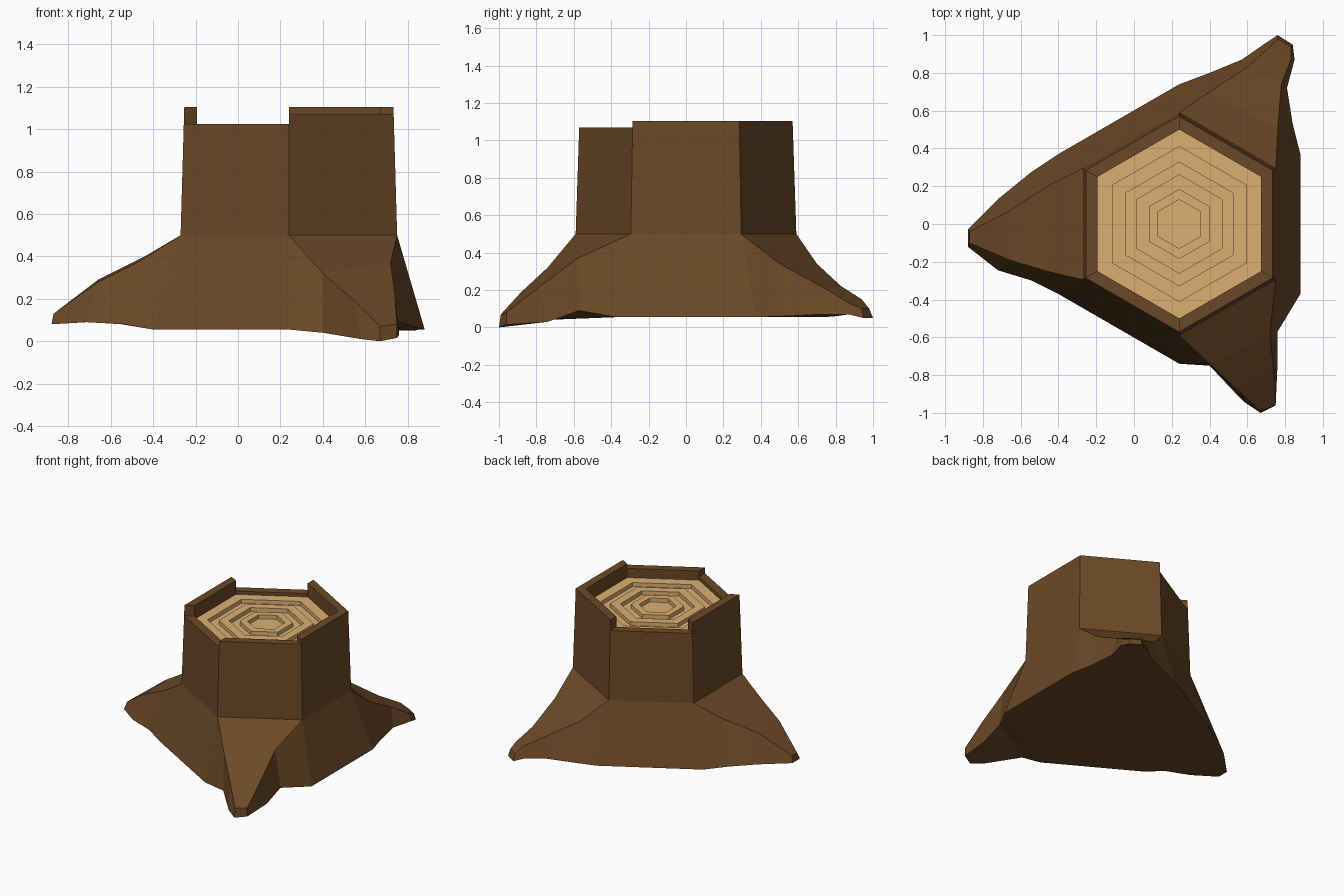
import bpy, bmesh
from math import cos, sin, pi

if "Cube" in bpy.data.objects:
    bpy.data.objects.remove(bpy.data.objects["Cube"])

CX = 0.24  # trunk axis


def corner(i, r, z):
    a = pi / 6 + i * pi / 3
    return (CX + r * cos(a), r * sin(a), z)


def trunk_r(z):
    return 0.59 - 0.02 * (z - 0.5) / 0.6


def material(name, col):
    m = bpy.data.materials.new(name)
    m.diffuse_color = (*col, 1)
    m.use_nodes = True
    m.node_tree.nodes["Principled BSDF"].inputs["Base Color"].default_value = m.diffuse_color
    return m


def finish(bm, name, mat, normals=True):
    bmesh.ops.remove_doubles(bm, verts=bm.verts, dist=0.0005)
    if normals:
        bmesh.ops.recalc_face_normals(bm, faces=bm.faces)
    me = bpy.data.meshes.new(name)
    bm.to_mesh(me)
    bm.free()
    me.materials.append(mat)
    ob = bpy.data.objects.new(name, me)
    bpy.context.collection.objects.link(ob)
    return ob


def face(bm, *pts):
    return bm.faces.new([bm.verts.new(p) for p in pts])


bark = material("bark", (0.147, 0.066, 0.02))
wood = material("cut_wood", (0.72, 0.43, 0.17))

# Roots: sections running outward, each (top start, top end, bottom end, bottom start)
ROOTS = {
    0: [((.76, .50, .34), (.40, .70, .34), (.40, .80, .06), (.84, .53, .06)),
        ((.78, .74, .21), (.60, .83, .22), (.57, .87, .07), (.81, .72, .07)),
        ((.83, .87, .13), (.72, .94, .15), (.70, .96, .07), (.85, .87, .07)),
        ((.83, .94, .10), (.76, .98, .10), (.76, 1.0, .05), (.84, .95, .05))],
    2: [((-.44, .21, .40), (-.46, -.25, .38), (-.54, -.30, .08), (-.55, .27, .08)),
        ((-.66, .07, .29), (-.66, -.19, .28), (-.72, -.245, .09), (-.71, .14, .09)),
        ((-.87, -.04, .13), (-.87, -.10, .13), (-.88, -.12, .08), (-.88, -.03, .08))],
    4: [((.40, -.74, .32), (.72, -.58, .37), (.76, -.57, .09), (.40, -.75, .04)),
        ((.55, -.88, .19), (.74, -.78, .22), (.76, -.74, .03), (.58, -.94, .01)),
        ((.67, -.99, .07), (.75, -.96, .08), (.75, -.96, .015), (.67, -1.0, 0))],
}
HEIGHTS = [1.105, 1.025, 1.105, 1.025, 1.07, 1.105]  # bark wall per side
FLOOR = 1.0
R_IN, R_BASE, Z_BASE = 0.50, 0.74, 0.055

# Stump: flared base, roots, six bark walls
bm = bmesh.new()
for i in range(6):
    j, h = i + 1, HEIGHTS[i]
    sec = (corner(i, trunk_r(.5), .5), corner(j, trunk_r(.5), .5),
           corner(j, R_BASE, Z_BASE), corner(i, R_BASE, Z_BASE))
    for nxt in ROOTS.get(i, []):
        for k in range(4):
            n = (k + 1) % 4
            face(bm, sec[k], sec[n], nxt[n], nxt[k])
        sec = nxt
    face(bm, *sec)
    # outer wall, rim top and inner wall
    oi, oj = corner(i, trunk_r(h), h), corner(j, trunk_r(h), h)
    ii, ij = corner(i, R_IN, h), corner(j, R_IN, h)
    face(bm, corner(i, trunk_r(.5), .5), corner(j, trunk_r(.5), .5), oj, oi)
    face(bm, oi, oj, ij, ii)
    face(bm, ii, ij, corner(j, R_IN, FLOOR), corner(i, R_IN, FLOOR))
    # exposed wall end where the neighbour is a different height
    g = HEIGHTS[j % 6]
    if g != h:
        face(bm, oj, ij, corner(j, R_IN, g), corner(j, trunk_r(g), g))
# underside
face(bm, *[corner(i, R_BASE, Z_BASE) for i in range(6)])
finish(bm, "stump_bark", bark)

# Cut top: concentric raised growth rings
bm = bmesh.new()
low = FLOOR - 0.03
profile = [(.50, FLOOR), (.41, FLOOR), (.41, low), (.33, low), (.33, FLOOR),
           (.26, FLOOR), (.26, low), (.185, low), (.185, FLOOR),
           (.13, FLOOR), (.13, low)]
for (r0, z0), (r1, z1) in zip(profile, profile[1:]):
    for i in range(6):
        face(bm, corner(i, r0, z0), corner(i + 1, r0, z0),
             corner(i + 1, r1, z1), corner(i, r1, z1))
face(bm, *[corner(i, .13, low) for i in range(6)])
finish(bm, "growth_rings", wood, normals=False)
